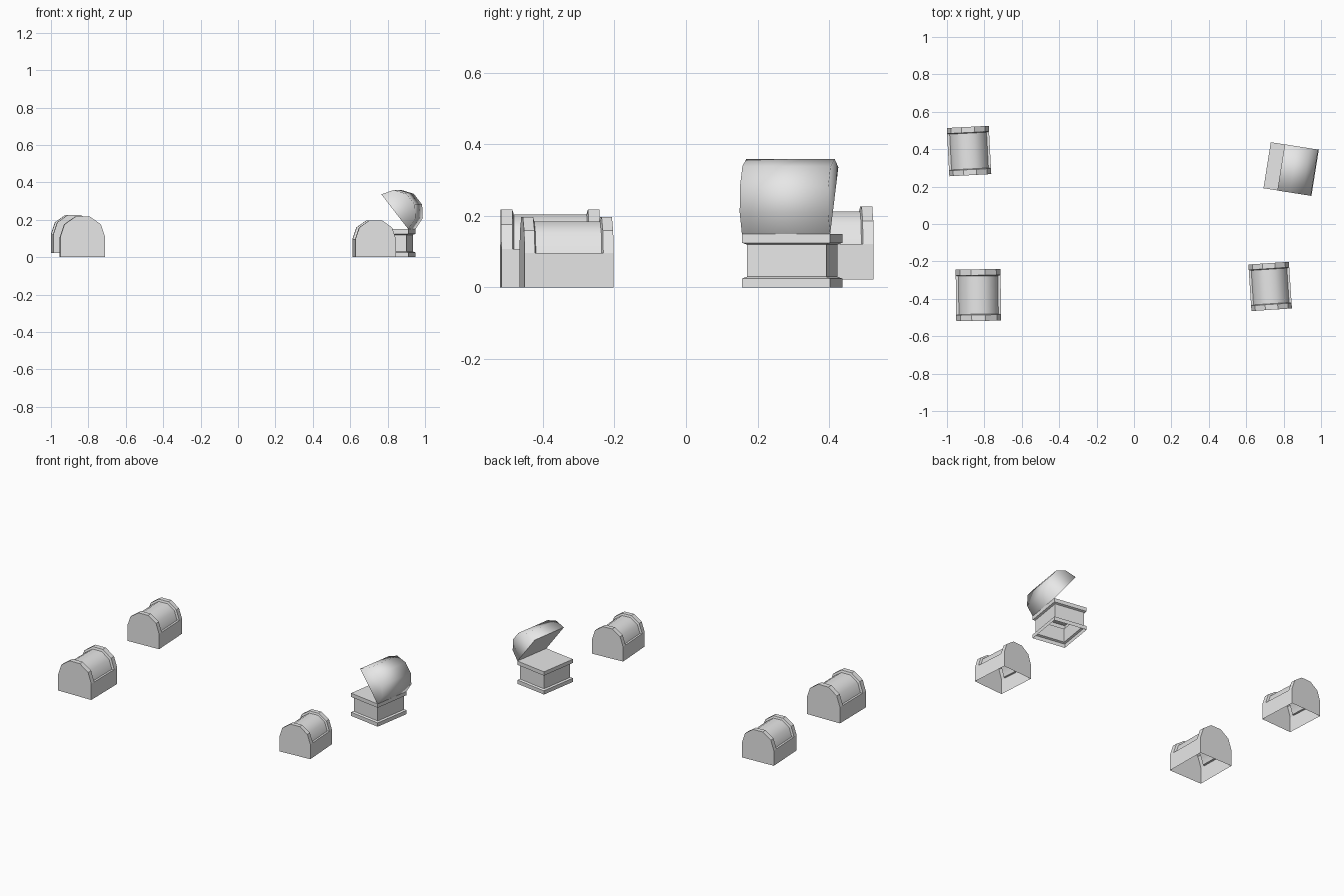
import bpy
import bmesh
from math import radians, sin, cos, pi
from mathutils import Matrix

cube = bpy.data.objects.get("Cube")
if cube:
    bpy.data.objects.remove(cube, do_unlink=True)

grey = bpy.data.materials.new("light_grey")
grey.use_nodes = True
grey.diffuse_color = (0.8, 0.8, 0.8, 1)
grey.node_tree.nodes["Principled BSDF"].inputs["Base Color"].default_value = (0.8, 0.8, 0.8, 1)


def finish(bm, name, matrix):
    mesh = bpy.data.meshes.new(name)
    bm.to_mesh(mesh)
    bm.free()
    mesh.materials.append(grey)
    obj = bpy.data.objects.new(name, mesh)
    bpy.context.collection.objects.link(obj)
    obj.matrix_world = matrix
    return obj


def arch(width, spring, rise, segments=5):
    """Faceted arch with a flat crown, from +x to -x."""
    crown = sin(pi / segments * (segments // 2))
    return [(width / 2 * cos(pi * i / segments),
             spring + rise * sin(pi * i / segments) / crown)
            for i in range(segments + 1)]


def loft(bm, rings, closed=False):
    """Skin matching rows of points; returns the faces row by row."""
    rows = [[bm.verts.new(p) for p in ring] for ring in rings]
    bands = []
    for a, b in zip(rows, rows[1:]):
        n = len(a)
        bands.append([bm.faces.new((a[i], a[(i + 1) % n], b[(i + 1) % n], b[i]))
                      for i in range(n if closed else n - 1)])
    return rows, bands


def closed_chest(name, matrix):
    width, length, height, spring, band = 0.24, 0.276, 0.218, 0.107, 0.032
    half = length / 2
    outline = ([(width / 2, 0)] + arch(width, spring, height - spring)
               + [(-width / 2, 0)])
    bm = bmesh.new()
    rows, bands = loft(bm, [[(x, y, z) for x, z in outline]
                            for y in (-half, band - half, half - band, half)])
    # Gable ends
    bm.faces.new(rows[0])
    bm.faces.new(rows[-1])
    bmesh.ops.recalc_face_normals(bm, faces=bm.faces)
    if rows[0][0].link_faces:
        gable = min(bm.faces, key=lambda f: f.calc_center_median().y)
        if gable.normal.y > 0:
            bmesh.ops.reverse_faces(bm, faces=bm.faces)
    # Sunken barrel between the end bands
    barrel = bands[1][1:-1]
    bmesh.ops.inset_region(bm, faces=barrel, thickness=0.004, depth=-0.014,
                           use_even_offset=True)
    for face in barrel:
        face.smooth = True
    finish(bm, name, matrix)


def open_chest_base(name, matrix):
    w, d = 0.221, 0.249
    steps = [(0, 0), (0, 0.025), (0.012, 0.03), (0.012, 0.12), (0, 0.125), (0, 0.15)]
    bm = bmesh.new()
    rows, _ = loft(bm, [[(sx * (w / 2 - inset), sy * (d / 2 - inset), z)
                         for sx, sy in ((-1, -1), (1, -1), (1, 1), (-1, 1))]
                        for inset, z in steps], closed=True)
    bm.faces.new(rows[-1])
    finish(bm, name, matrix)


def open_chest_lid(name, matrix):
    w, d = 0.236, 0.25
    bm = bmesh.new()
    outline = [(x - w / 2, z) for x, z in arch(w, 0, 0.109)]
    rows, _ = loft(bm, [[(x, y, z) for x, z in outline] for y in (-d / 2, d / 2)])
    a, b = rows
    bm.faces.new(a)
    bm.faces.new(b)
    for face in bm.faces:
        face.smooth = True
    # Flat mouth of the lid
    bm.faces.new((a[0], b[0], b[-1], a[-1]))
    bmesh.ops.recalc_face_normals(bm, faces=bm.faces)
    finish(bm, name, matrix)


def place(x, y, z, turn, scale=1.0):
    return (Matrix.Translation((x, y, z)) @ Matrix.Rotation(radians(turn), 4, "Z")
            @ Matrix.Scale(scale, 4))


# Three closed chests
closed_chest("closed_chest_back_right", place(-0.882, 0.39, 0.022, 3, 0.936))
closed_chest("closed_chest_front_right", place(-0.832, -0.38, 0, 0.7))
closed_chest("closed_chest_front_left", place(0.728, -0.334, 0, 3.8, 0.904))

# Open chest with its lid tipped back on the hinge
spot = place(0.821, 0.297, 0, -9)
open_chest_base("open_chest_base", spot)
hinge = Matrix.Translation((0.11, 0, 0.15)) @ Matrix.Rotation(radians(52), 4, "Y")
open_chest_lid("open_chest_lid", spot @ hinge)
